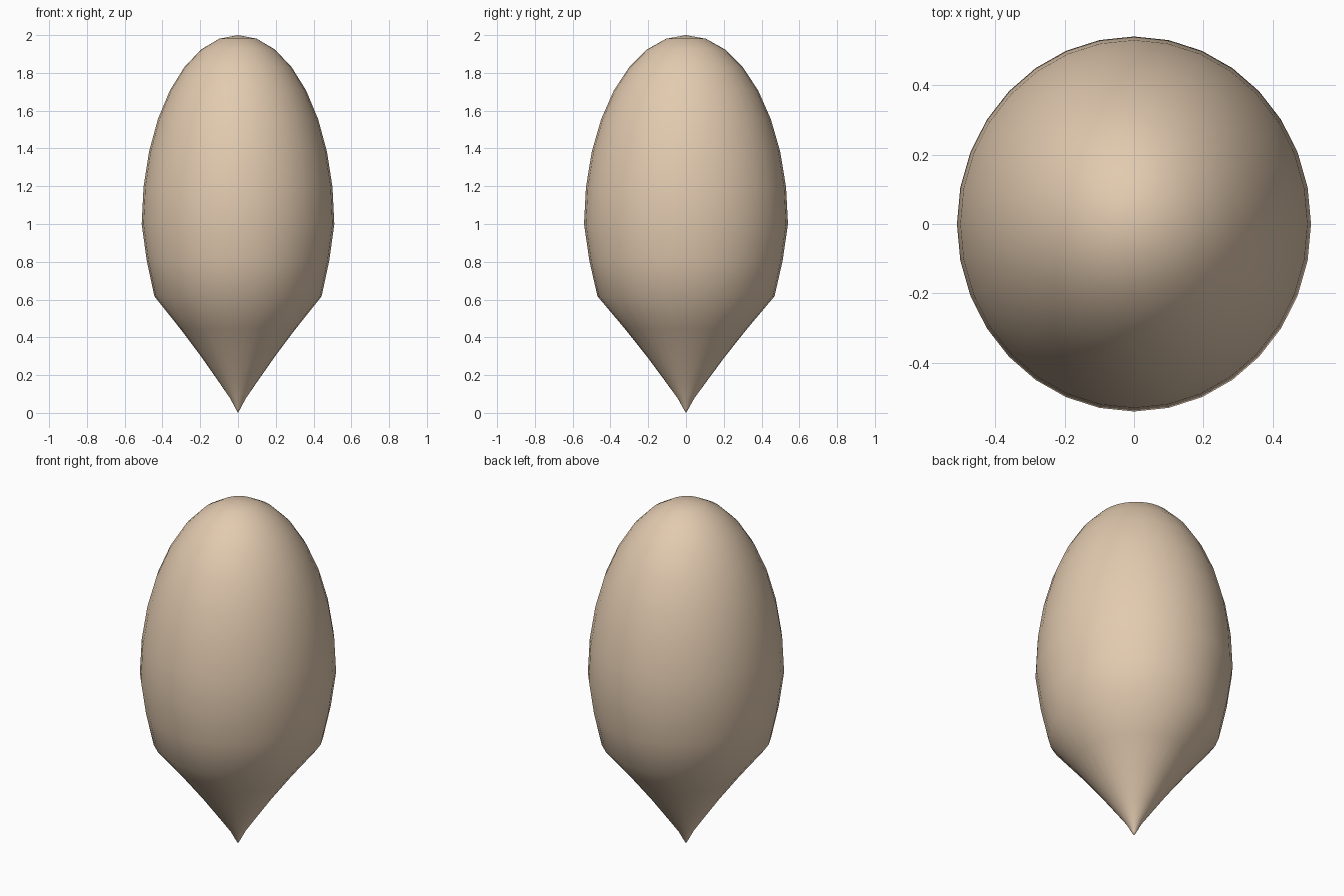
import bpy, bmesh, math

if "Cube" in bpy.data.objects:
    bpy.data.objects.remove(bpy.data.objects["Cube"])

SEGMENTS, RINGS = 32, 16
HALF_X, HALF_Y = 0.51, 0.54

# Pinched lower half: radius as a share of the full half width, bottom upward
lower = [0.022, 0.08, 0.205, 0.375, 0.598, 0.868, 0.947]

# Profile from bottom to top: pinched tip, then a rounded dome
profile = []
for i in range(1, RINGS):
    a = math.pi * i / RINGS
    r = lower[i - 1] if i <= len(lower) else math.sin(a)
    profile.append((r, 1 - math.cos(a)))

# Bud body: stacked oval rings closed with a pole at each end
bm = bmesh.new()
rings = []
for r, z in profile:
    rings.append([bm.verts.new((HALF_X * r * math.cos(2 * math.pi * k / SEGMENTS),
                                HALF_Y * r * math.sin(2 * math.pi * k / SEGMENTS), z))
                  for k in range(SEGMENTS)])
bottom, top = bm.verts.new((0, 0, 0)), bm.verts.new((0, 0, 2))
for k in range(SEGMENTS):
    n = (k + 1) % SEGMENTS
    bm.faces.new((bottom, rings[0][n], rings[0][k]))
    bm.faces.new((top, rings[-1][k], rings[-1][n]))
    for lo, hi in zip(rings, rings[1:]):
        bm.faces.new((lo[k], lo[n], hi[n], hi[k]))
bmesh.ops.recalc_face_normals(bm, faces=bm.faces)
for f in bm.faces:
    f.smooth = True

mesh = bpy.data.meshes.new("bud")
bm.to_mesh(mesh)
bm.free()
bud = bpy.data.objects.new("bud", mesh)
bpy.context.collection.objects.link(bud)

# Pale tan colour
mat = bpy.data.materials.new("pale_tan")
mat.diffuse_color = (0.76, 0.59, 0.43, 1)
mat.use_nodes = True
mat.node_tree.nodes["Principled BSDF"].inputs["Base Color"].default_value = mat.diffuse_color
mesh.materials.append(mat)
